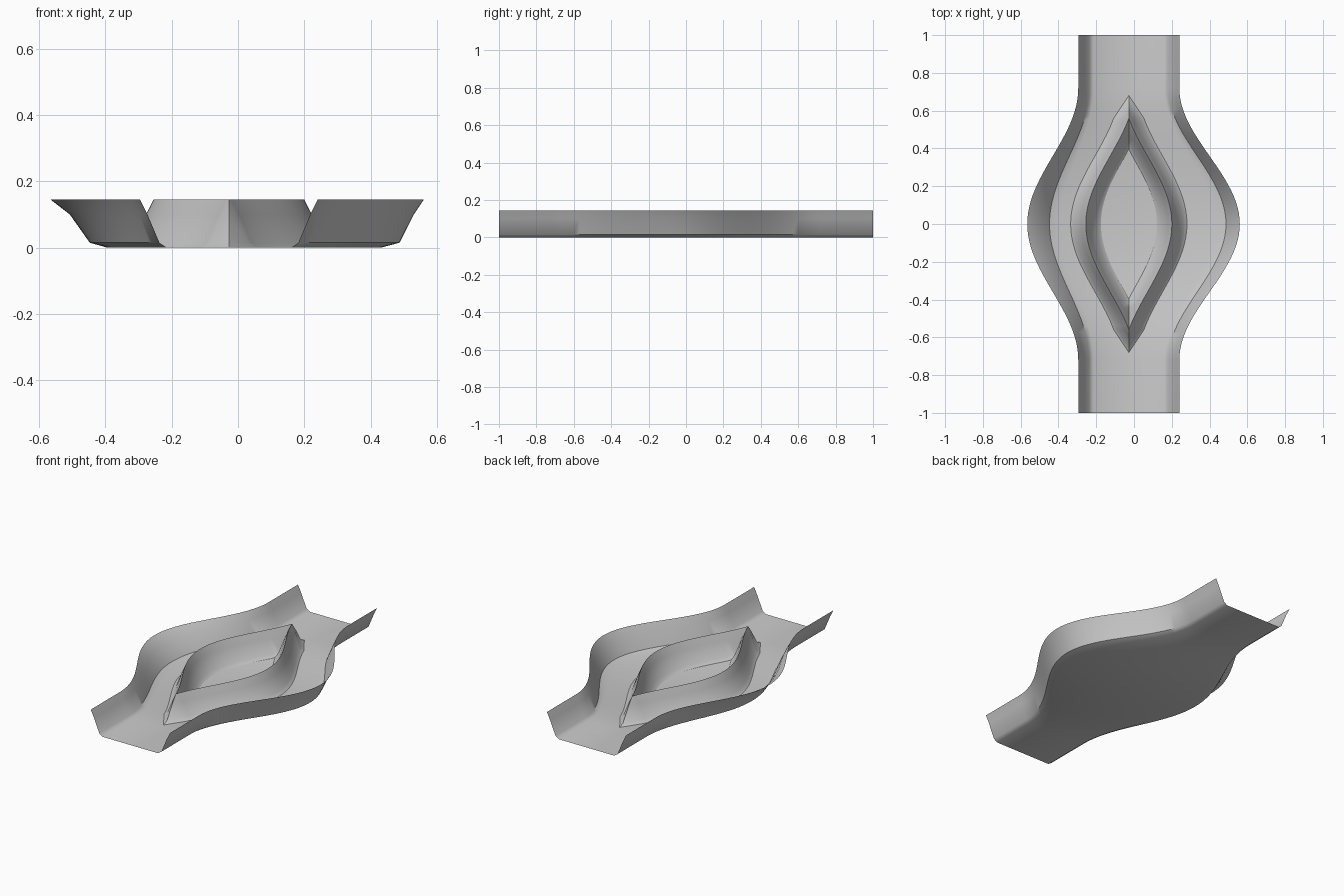
import bpy, bmesh, math

if "Cube" in bpy.data.objects:
    bpy.data.objects.remove(bpy.data.objects["Cube"])

CX = -0.0275          # centre line of the straight ends
HEIGHTS = (0.145, 0.1, 0.015, 0.0)
BANK = (0.0, 0.022, 0.058, 0.08)   # wall profile, lip to floor
LEFT_BULGE = (0.0, 0.058, 0.118, 0.172)
RIGHT_BULGE = (0.0, 0.03, 0.073, 0.13)
TIP = 0.56


def bulge(y):
    return 0.5 * (1 + math.cos(math.pi * y / 0.72)) if abs(y) < 0.72 else 0.0


def profile_height(d):
    for i in range(3):
        if d <= BANK[i + 1]:
            f = (d - BANK[i]) / (BANK[i + 1] - BANK[i])
            return HEIGHTS[i] + f * (HEIGHTS[i + 1] - HEIGHTS[i])
    return 0.0


def loft(name, groups):
    """Skin each list of cross-sections with quads."""
    bm = bmesh.new()
    for rows in groups:
        grid = [[bm.verts.new(p) for p in row] for row in rows]
        for a, b in zip(grid, grid[1:]):
            for i in range(len(a) - 1):
                bm.faces.new((a[i], a[i + 1], b[i + 1], b[i]))
    bmesh.ops.remove_doubles(bm, verts=bm.verts, dist=1e-5)
    bmesh.ops.dissolve_degenerate(bm, edges=bm.edges, dist=1e-5)
    me = bpy.data.meshes.new(name)
    bm.to_mesh(me)
    bm.free()
    ob = bpy.data.objects.new(name, me)
    bpy.context.collection.objects.link(ob)
    bpy.ops.object.select_all(action='DESELECT')
    ob.select_set(True)
    bpy.context.view_layer.objects.active = ob
    bpy.ops.object.shade_smooth_by_angle(angle=math.radians(35))
    return ob


# Outer channel: floor with two sloping banks that bulge in the middle
ys = [-1] + [-0.72 + 1.44 * i / 48 for i in range(49)] + [1]
rows = []
for y in ys:
    t = bulge(y)
    left = [(-0.295 - 0.27 * t + a + (b - a) * t, y, z)
            for a, b, z in zip(BANK, LEFT_BULGE, HEIGHTS)]
    right = [(0.24 + 0.32 * t - a - (b - a) * t, y, z)
             for a, b, z in zip(BANK, RIGHT_BULGE, HEIGHTS)]
    rows.append(left + right[::-1])
loft("channel", [rows])

# Central island: ridges around a sunken basin, mirrored left and right
groups = []
for s in (-1, 1):
    outer, inner = [], []
    for i in range(49):
        y = -TIP + 2 * TIP * i / 48
        h = max(0.0, 0.258 * (bulge(y) - bulge(TIP)))
        outer.append([(CX + s * (h + d), y, z) for d, z in zip(BANK, HEIGHTS)])
        cut = [min(d, h) for d in BANK]
        inner.append([(CX + s * (h - d), y, profile_height(d)) for d in cut])
    # pointed wedges at both ends
    nose = [[(CX, e * (TIP + 1.5 * d), z) for d, z in zip(BANK, HEIGHTS)]
            for e in (-1, 1)]
    outer = [nose[0]] + outer + [nose[1]]
    if s < 0:
        outer = [r[::-1] for r in outer]
    else:
        inner = [r[::-1] for r in inner]
    groups += [outer, inner]
loft("island_ridges", groups)
